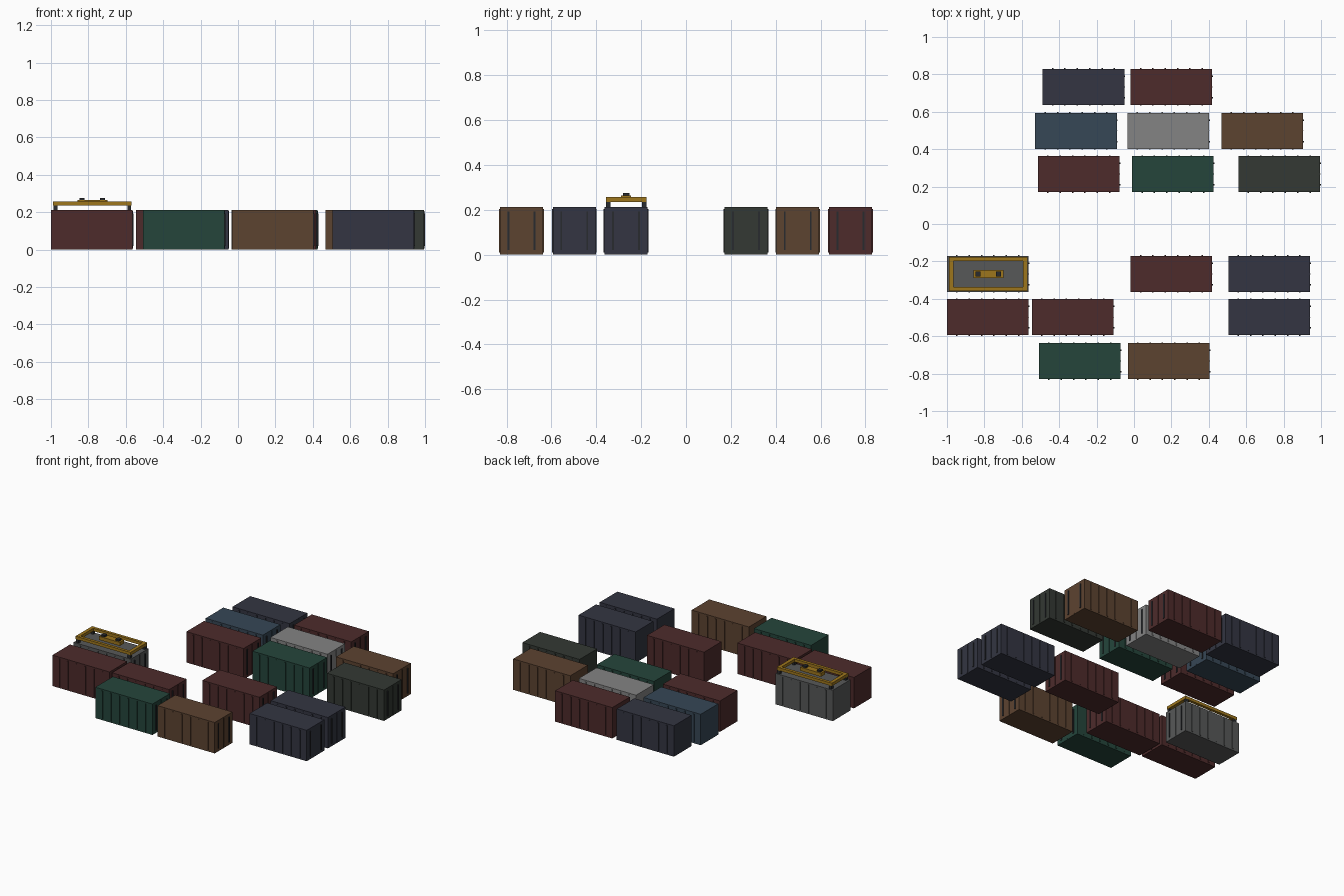
import bpy, bmesh
from mathutils import Matrix, Vector

if "Cube" in bpy.data.objects:
    bpy.data.objects.remove(bpy.data.objects["Cube"])

L, W, H = 0.436, 0.192, 0.213


def material(name, rgb):
    m = bpy.data.materials.new(name)
    m.diffuse_color = (*rgb, 1)
    m.use_nodes = True
    m.node_tree.nodes["Principled BSDF"].inputs["Base Color"].default_value = m.diffuse_color
    return m


MATS = {n: material(n, c) for n, c in {
    "maroon": (0.075, 0.024, 0.024), "navy": (0.033, 0.036, 0.054),
    "blue": (0.037, 0.063, 0.092), "brown": (0.108, 0.056, 0.030),
    "green": (0.018, 0.060, 0.044), "olive": (0.033, 0.040, 0.033),
    "light_grey": (0.23, 0.23, 0.23), "grey": (0.095, 0.098, 0.098),
    "steel": (0.022, 0.024, 0.028), "yellow": (0.34, 0.18, 0.012)}.items()}


def box(bm, x0, x1, y0, y1, z0, z1, mat=0):
    size = Vector((x1 - x0, y1 - y0, z1 - z0))
    mid = Vector((x0 + x1, y0 + y1, z0 + z1)) / 2
    r = bmesh.ops.create_cube(bm, size=1, matrix=Matrix.Translation(mid) @ Matrix.Diagonal((*size, 1)))
    for f in {f for v in r["verts"] for f in v.link_faces}:
        f.material_index = mat


def finish(bm, name, mats):
    me = bpy.data.meshes.new(name)
    bm.to_mesh(me)
    bm.free()
    for m in mats:
        me.materials.append(MATS[m])
    return me


def place(name, me, loc):
    ob = bpy.data.objects.new(name, me)
    ob.location = loc
    bpy.context.collection.objects.link(ob)


def container_mesh(colour):
    bm = bmesh.new()
    h, w = L / 2, W / 2
    box(bm, -h, h, -w, w, 0, H)
    # side ribs
    for i in range(6):
        x = (i - 2.5) * 0.066
        for s in (-1, 1):
            y = s * w
            box(bm, x - 0.004, x + 0.004, y - 0.004, y + 0.004, 0.010, H - 0.010)
    # door seam and locking rods on the +x end
    box(bm, h - 0.003, h + 0.003, -0.002, 0.002, 0.006, H - 0.006)
    for y in (-0.058, 0.058):
        box(bm, h - 0.003, h + 0.005, y - 0.004, y + 0.004, 0.020, 0.193, 1)
    return finish(bm, "container_" + colour, [colour, "steel"])


# containers: row y -> (x centre, colour)
ROWS = {
    0.733: [(-0.27, "navy"), (0.20, "maroon")],
    0.498: [(-0.31, "blue"), (0.183, "light_grey"), (0.685, "brown")],
    0.267: [(-0.295, "maroon"), (0.208, "green"), (0.776, "olive")],
    -0.267: [(-0.782, "grey"), (0.20, "maroon"), (0.722, "navy")],
    -0.498: [(-0.782, "maroon"), (-0.328, "maroon"), (0.722, "navy")],
    -0.733: [(-0.29, "green"), (0.185, "brown")],
}
meshes = {}
for y, row in ROWS.items():
    for x, colour in row:
        if colour not in meshes:
            meshes[colour] = container_mesh(colour)
        place("container_" + colour, meshes[colour], (x, y, 0))

# spreader frame: two long beams and two end beams
centre = (-0.779, -0.267, 0)
bm = bmesh.new()
for s in (-1, 1):
    box(bm, -0.21, 0.21, s * 0.080 - 0.010, s * 0.080 + 0.010, 0.236, 0.256)
    box(bm, s * 0.198 - 0.012, s * 0.198 + 0.012, -0.09, 0.09, 0.2355, 0.2565)
place("spreader_frame", finish(bm, "spreader_frame", ["yellow"]), centre)

# head plate in the middle of the frame
bm = bmesh.new()
box(bm, -0.08, 0.08, -0.022, 0.022, 0.240, 0.264)
place("spreader_head", finish(bm, "spreader_head", ["yellow"]), centre)

# lifting blocks on the head and twist-lock feet at the corners
bm = bmesh.new()
for sx in (-1, 1):
    x = sx * 0.055
    box(bm, x - 0.013, x + 0.013, -0.014, 0.014, 0.262, 0.276)
    for sy in (-1, 1):
        x, y = sx * 0.197, sy * 0.080
        box(bm, x - 0.010, x + 0.010, y - 0.010, y + 0.010, 0.210, 0.237)
place("spreader_locks", finish(bm, "spreader_locks", ["steel"]), centre)
